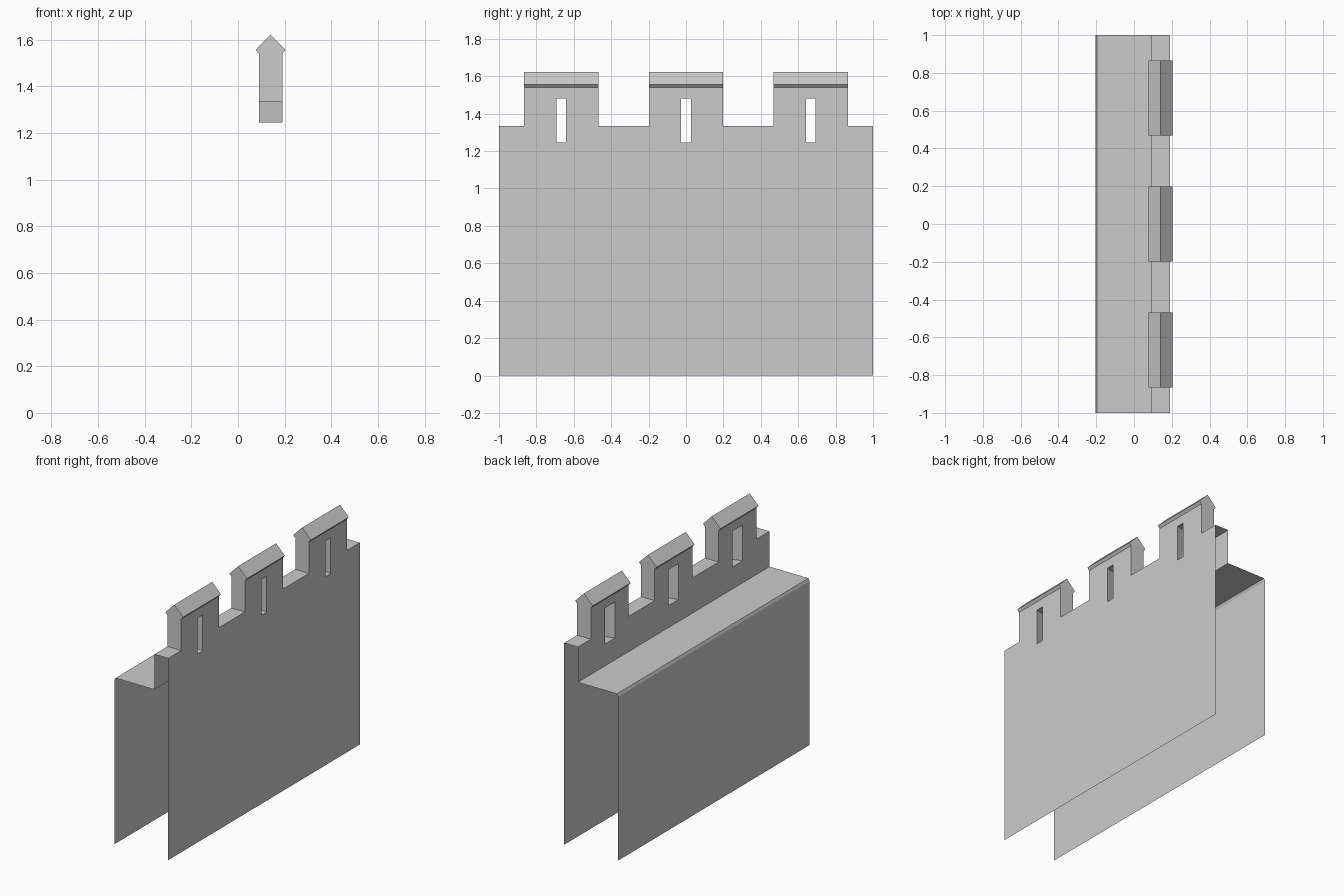
import bpy, bmesh

if "Cube" in bpy.data.objects:
    bpy.data.objects.remove(bpy.data.objects["Cube"])

XO, XI, XB = 0.19, 0.09, -0.203          # outer face, parapet inner face, back face
ZP, ZW, ZB = 1.333, 1.10, 1.082          # parapet top, walkway, top of back wall
ZM = 1.54                                # merlon wall top
S0, S1 = 1.245, 1.482                    # arrow slit bottom / top
MERLONS = (-0.667, 0.0, 0.667)
HM = 0.198                               # merlon half width
SLIT_OUT, SLIT_IN = 0.026, 0.052         # slit half widths (splayed inward)


def build(name, faces):
    bm = bmesh.new()
    for f in faces:
        bm.faces.new([bm.verts.new(p) for p in f])
    bmesh.ops.remove_doubles(bm, verts=bm.verts, dist=0.0005)
    bmesh.ops.recalc_face_normals(bm, faces=bm.faces)
    me = bpy.data.meshes.new(name)
    bm.to_mesh(me)
    bm.free()
    ob = bpy.data.objects.new(name, me)
    bpy.context.collection.objects.link(ob)


def panel(x, y0, y1, z0, z1, out):
    # upright rectangle facing +x or -x
    p = [(x, y0, z0), (x, y1, z0), (x, y1, z1), (x, y0, z1)]
    return p if out else p[::-1]


def deck(x0, x1, y0, y1, z0, z1=None):
    # upward-facing strip, optionally tilted
    z1 = z0 if z1 is None else z1
    return [(x0, y0, z0), (x1, y0, z1), (x1, y1, z1), (x0, y1, z0)]


# Back wall, bevelled edge and walkway: open ends and open underside
build("back_wall_and_walkway", [
    panel(XB, -1, 1, 0, ZB, False),
    deck(XB, -0.195, -1, 1, ZB, ZW),
    deck(-0.195, XI, -1, 1, ZW),
])

# Front wall and parapet with splayed arrow slits
faces = []
ends = [-1] + [v for c in MERLONS for v in (c - HM, c + HM)] + [1]
for y0, y1 in zip(ends[::2], ends[1::2]):
    faces += [deck(XI, XO, y0, y1, ZP),
              panel(XO, y0, y1, 0, ZP, True),
              panel(XI, y0, y1, ZW, ZP, False)]
for c in MERLONS:
    a, b = c - HM, c + HM
    for x, s, zb, out in ((XO, SLIT_OUT, 0, True), (XI, SLIT_IN, ZW, False)):
        # wall face framed around the slit
        faces += [panel(x, a, b, zb, S0, out),
                  panel(x, a, c - s, S0, ZP, out), panel(x, a, c - s, ZP, ZM, out),
                  panel(x, c + s, b, S0, ZP, out), panel(x, c + s, b, ZP, ZM, out),
                  panel(x, c - s, c + s, S1, ZM, out)]
    # slit lining
    loop_o, loop_i = ([(x, c + sy * s, z) for sy, z in
                       ((-1, S0), (1, S0), (1, S1), (-1, S1))]
                      for x, s in ((XO, SLIT_OUT), (XI, SLIT_IN)))
    for i in range(4):
        j = (i + 1) % 4
        faces.append([loop_o[i], loop_o[j], loop_i[j], loop_i[i]])
    # merlon sides
    for y in (a, b):
        faces.append([(XI, y, ZP), (XO, y, ZP), (XO, y, ZM), (XI, y, ZM)])
build("front_wall_and_parapet", faces)

# Gabled caps on the merlons
profile = [(XI, ZM), (XO, ZM), (0.204, 1.557), (0.14, 1.622), (0.076, 1.557)]
for n, c in enumerate(MERLONS):
    rings = [[(x, y, z) for x, z in profile] for y in (c - HM, c + HM)]
    caps = [rings[0], rings[1][::-1]]
    for i in range(1, 5):
        j = (i + 1) % 5
        caps.append([rings[0][i], rings[0][j], rings[1][j], rings[1][i]])
    build(f"merlon_cap_{n + 1}", caps)
